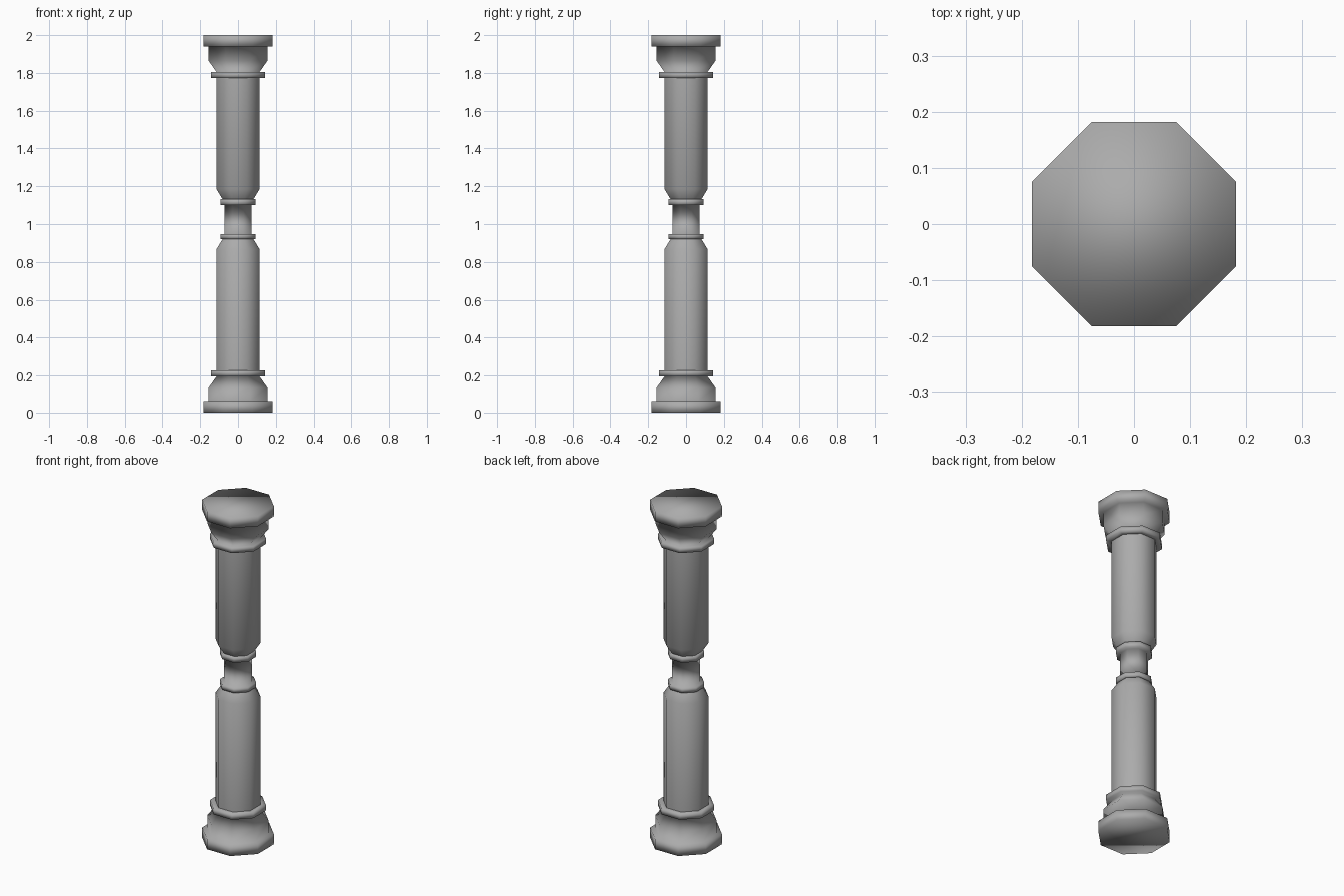
import bpy
import bmesh
from math import cos, sin, pi

SIDES = 8

cube = bpy.data.objects.get("Cube")
if cube:
    bpy.data.objects.remove(cube, do_unlink=True)

# Single stone colour
stone = bpy.data.materials.new("grey_stone")
stone.use_nodes = True
colour = (0.41, 0.41, 0.41, 1)
stone.diffuse_color = colour
stone.node_tree.nodes["Principled BSDF"].inputs["Base Color"].default_value = colour


def add_ring(bm, apothem, z):
    """Octagon with flat sides facing the axes."""
    radius = apothem / cos(pi / SIDES)
    angles = [(i + 0.5) * 2 * pi / SIDES for i in range(SIDES)]
    return [bm.verts.new((radius * cos(a), radius * sin(a), z)) for a in angles]


def turned_part(name, profile, cap_bottom=False, cap_top=False):
    """Sweep a (half width, height) profile into a smooth eight-sided part."""
    bm = bmesh.new()
    rings = [add_ring(bm, r, z) for r, z in profile]
    for low, high in zip(rings, rings[1:]):
        for i in range(SIDES):
            j = (i + 1) % SIDES
            bm.faces.new((low[i], low[j], high[j], high[i]))
    if cap_bottom:
        bm.faces.new(rings[0][::-1])
    if cap_top:
        bm.faces.new(rings[-1])
    for face in bm.faces:
        face.smooth = True
    mesh = bpy.data.meshes.new(name)
    bm.to_mesh(mesh)
    bm.free()
    mesh.materials.append(stone)
    obj = bpy.data.objects.new(name, mesh)
    bpy.context.collection.objects.link(obj)
    return obj


# Half widths shared by matching parts
SLAB, BELL, COLLAR, SHAFT = 0.182, 0.156, 0.142, 0.114
NECK_RING, TAPER, NECK = 0.092, 0.082, 0.071

# Foot slab, bell and lower collar
foot = [(SLAB, 0), (SLAB, 0.06), (BELL, 0.06), (BELL, 0.135), (SHAFT, 0.195),
        (COLLAR, 0.195), (COLLAR, 0.227), (SHAFT, 0.227)]
turned_part("base", foot, cap_bottom=True)

# Capital is the foot turned upside down
capital = [(r, 2 - z) for r, z in reversed(foot)]
turned_part("capital", capital, cap_top=True)

# Shafts taper towards the neck
turned_part("lower_shaft", [(SHAFT, 0.227), (SHAFT, 0.867), (TAPER, 0.92)])
turned_part("upper_shaft", [(TAPER, 1.132), (SHAFT, 1.185), (SHAFT, 1.773)])

# Slim neck between two rings
turned_part("neck", [
    (TAPER, 0.92), (NECK_RING, 0.92), (NECK_RING, 0.948), (NECK, 0.948),
    (NECK, 1.1), (NECK_RING, 1.1), (NECK_RING, 1.132), (TAPER, 1.132)])
